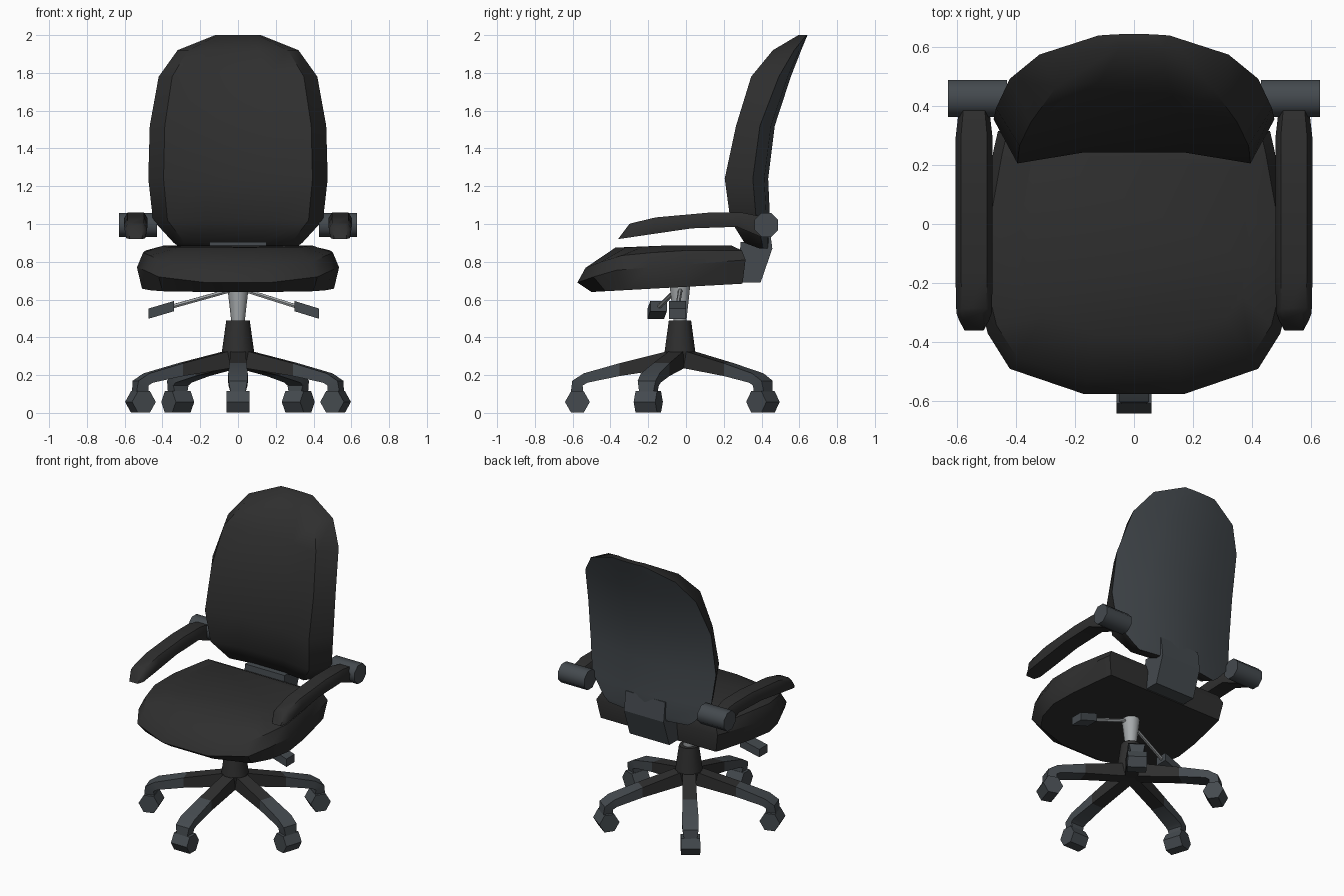
import bpy, bmesh, math
from mathutils import Vector

if "Cube" in bpy.data.objects:
    bpy.data.objects.remove(bpy.data.objects["Cube"])


def material(name, rgb):
    m = bpy.data.materials.new(name)
    m.diffuse_color = (*rgb, 1)
    m.use_nodes = True
    m.node_tree.nodes["Principled BSDF"].inputs["Base Color"].default_value = m.diffuse_color
    return m


BLACK = material("black_fabric", (0.028, 0.028, 0.028))
SLATE = material("slate_plastic", (0.058, 0.068, 0.077))
METAL = material("light_metal", (0.38, 0.40, 0.41))


def loft(name, rings, mats, angle=40, rule=None):
    """Skin equal-sized rings, cap both ends; rule(j) gives material per column."""
    bm = bmesh.new()
    vs = [[bm.verts.new(p) for p in r] for r in rings]
    n = len(rings[0])
    for a, b in zip(vs, vs[1:]):
        for j in range(n):
            k = (j + 1) % n
            f = bm.faces.new((a[j], a[k], b[k], b[j]))
            f.material_index = rule(j) if rule else 0
    bm.faces.new(vs[0])
    bm.faces.new(vs[-1])
    bmesh.ops.recalc_face_normals(bm, faces=bm.faces)
    for f in bm.faces:
        f.smooth = True
    for e in bm.edges:
        e.smooth = e.calc_face_angle(0) < math.radians(angle)
    me = bpy.data.meshes.new(name)
    bm.to_mesh(me)
    bm.free()
    for m in mats:
        me.materials.append(m)
    ob = bpy.data.objects.new(name, me)
    bpy.context.collection.objects.link(ob)
    return ob


def tube(name, p1, p2, r1, r2, n, mat, phase=0.0, angle=50):
    p1, p2 = Vector(p1), Vector(p2)
    q = (p2 - p1).to_track_quat('Z', 'Y')

    def ring(c, r):
        return [c + q @ Vector((r * math.cos(phase + math.tau * i / n),
                                r * math.sin(phase + math.tau * i / n), 0)) for i in range(n)]
    return loft(name, [ring(p1, r1), ring(p2, r2)], [mat], angle)


def beam(name, sections, mat):
    """Box-section beam; each section is (y_top, z_top, y_bottom, z_bottom, half_width)."""
    rings = [[(-h, yt, zt), (h, yt, zt), (h, yb, zb), (-h, yb, zb)]
             for yt, zt, yb, zb, h in sections]
    return loft(name, rings, [mat], 25)


# Seat cushion: four stacked outlines
half = [(.17, -.575, .69), (.42, -.49, .72), (.495, -.37, .755), (.535, -.2, .77),
        (.52, 0, .785), (.475, .25, .805), (.46, .315, .81)]
outline = half + [(-x, y, z) for x, y, z in reversed(half)]


def squash(sx, front, back, zf):
    return [(x * sx, y * (front if y < 0 else back), zf(y * (front if y < 0 else back), z))
            for x, y, z in outline]


loft("seat", [squash(.95, .87, .95, lambda y, z: .64 + .055 * (y + .5)),
              outline,
              squash(.94, .925, .94, lambda y, z: min(z + .078, .86)),
              squash(.74, .65, .77, lambda y, z: .885 if y > -.2 else .875)], [BLACK], 36)

# Backrest: rows of (z, half width, back y, front y)
rows = [(.87, .30, .44, .39), (.90, .34, .445, .31), (1.02, .45, .445, .235),
        (1.24, .475, .435, .205), (1.52, .467, .47, .265), (1.78, .42, .555, .345),
        (1.92, .32, .61, .46), (2.0, .12, .643, .595)]
rings = []
for z, w, yb, yf in rows:
    def back(t):
        return (t * w, yb - .36 * (t * w) ** 2, z)
    dish = yf + .16 * (yb - yf)
    rings.append([back(-1), (-.83 * w, yf, z), (-.36 * w, dish, z), (.36 * w, dish, z),
                  (.83 * w, yf, z), back(1), back(.5), back(0), back(-.5)])
loft("backrest", rings, [BLACK, SLATE], 42, lambda j: 1 if j >= 5 else 0)

# Bracket joining seat and backrest
side = [(.27, .69), (.395, .69), (.457, .87), (.44, 1.0), (.38, 1.0), (.36, .905), (.29, .905)]
loft("back_bracket", [[(x, y, z) for y, z in side] for x in (-.15, .15)], [SLATE], 25)

# Armrests with their pivots
arm = [(-.30, 1.0, -.36, .92, .038), (-.285, 1.005, -.325, .925, .06),
       (-.16, 1.035, -.19, .945, .063), (.12, 1.06, .03, .977, .063),
       (.30, 1.06, .27, .985, .063), (.40, 1.04, .40, .93, .05)]
for s, tag in ((-1, "left"), (1, "right")):
    rings = []
    for yt, zt, yb, zb, h in arm:
        ym, zm = yb + .6 * (yt - yb), zb + .6 * (zt - zb)
        rings.append([(s * .541 + a * h, y, z) for a, y, z in
                      ((-.7, yt, zt), (.7, yt, zt), (1, ym, zm),
                       (.85, yb, zb), (-.85, yb, zb), (-1, ym, zm))])
    loft(tag + "_armrest", rings, [BLACK], 45)
    tube(tag + "_armrest_pivot", (s * .43, .425, .995), (s * .63, .425, .995),
         .068, .068, 8, SLATE, math.pi / 8)

# Gas column and hub
CY = -.032
tube("column", (0, CY, .47), (0, CY, .68), .034, .058, 10, METAL)
tube("hub_cone", (0, CY, .32), (0, CY, .49), .086, .062, 10, BLACK)
tube("hub", (0, CY, .24), (0, CY, .325), .07, .086, 10, BLACK)

# Adjustment levers: rod and paddle
for tag, p0, p1, p2 in (("right", (.03, -.03, .652), (.32, -.045, .56), (.43, -.045, .525)),
                        ("left", (-.03, -.05, .652), (-.36, -.145, .56), (-.475, -.16, .525))):
    tube(tag + "_lever_rod", p0, p1, .012, .012, 6, METAL)
    start = Vector(p1) - Vector((math.copysign(.02, p1[0]), 0, -.005))
    loft(tag + "_lever_paddle",
         [[(c[0], c[1] + a * .044, c[2] + b * .027) for a, b in
           ((-1, -1), (1, -1), (1, 1), (-1, 1))] for c in (start, p2)], [SLATE], 25)

# Five-star base with casters
for i in range(5):
    parts = [
        beam(f"leg_{i + 1}", [(-.03, .335, -.03, .24, .04), (-.32, .263, -.32, .195, .045)], BLACK),
        beam(f"leg_end_{i + 1}", [(-.32, .263, -.32, .195, .045), (-.51, .209, -.49, .16, .052),
                                  (-.57, .17, -.515, .145, .05), (-.58, .09, -.51, .09, .036)], SLATE),
        tube(f"caster_{i + 1}", (-.06, -.543, .058), (.06, -.543, .058), .066, .066, 6, SLATE),
    ]
    for p in parts:
        p.location = (0, CY, 0)
        p.rotation_euler = (0, 0, i * math.tau / 5)
